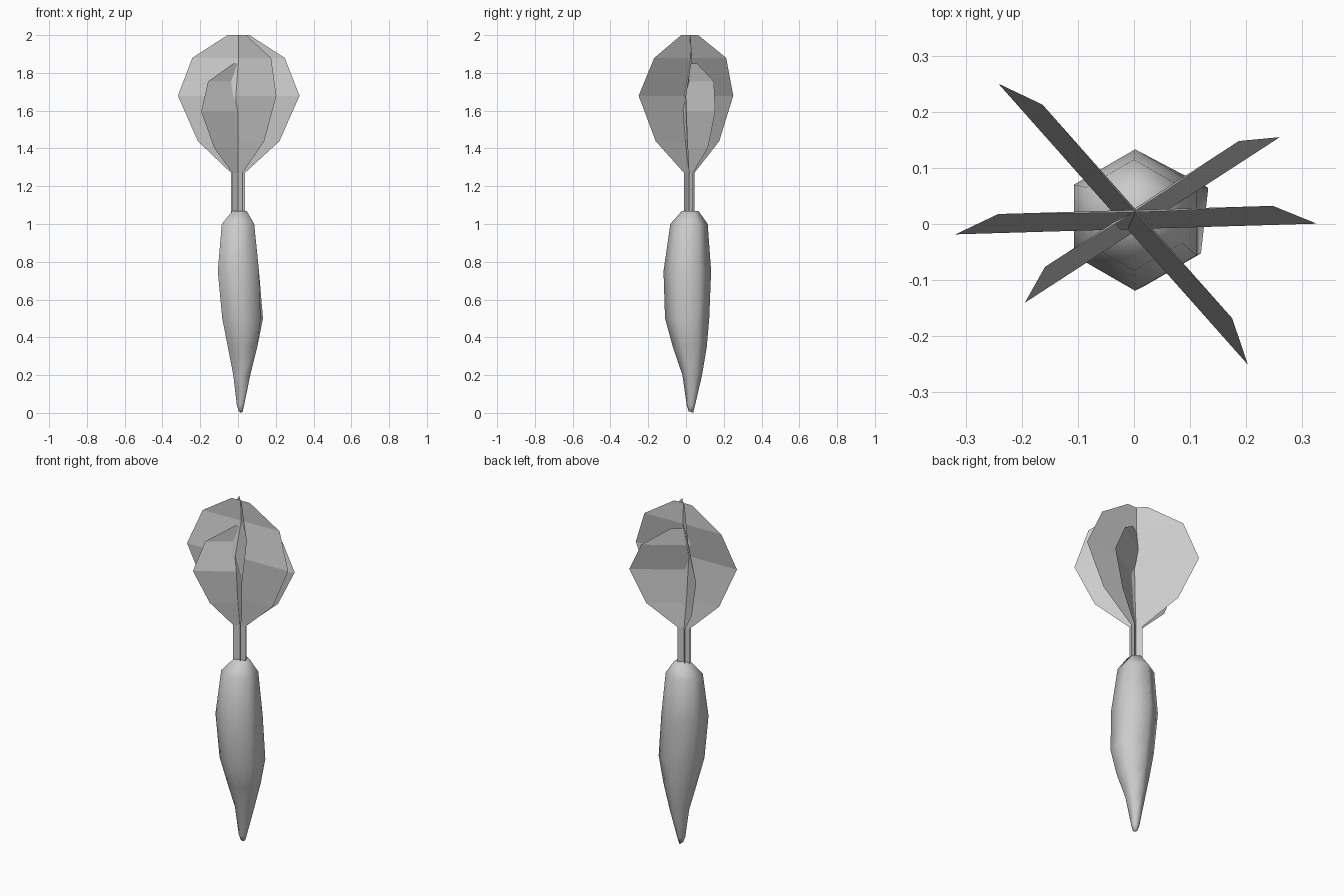
import bpy, bmesh, math

if "Cube" in bpy.data.objects:
    bpy.data.objects.remove(bpy.data.objects["Cube"])

grey = bpy.data.materials.new("plain grey")
grey.diffuse_color = (0.6, 0.6, 0.6, 1)
grey.use_nodes = True
grey.node_tree.nodes["Principled BSDF"].inputs["Base Color"].default_value = grey.diffuse_color


def make_object(name, bm, smooth):
    mesh = bpy.data.meshes.new(name)
    for f in bm.faces:
        f.smooth = smooth
    bm.to_mesh(mesh)
    bm.free()
    mesh.materials.append(grey)
    obj = bpy.data.objects.new(name, mesh)
    bpy.context.collection.objects.link(obj)
    return obj


# Root: six-sided tapering loft, rows are (z, centre x, centre y, radius)
ROOT = [(0.008, 0.015, 0.026, 0.012), (0.04, 0.013, 0.026, 0.022),
        (0.2, 0.02, 0.033, 0.052), (0.35, 0.024, 0.02, 0.09),
        (0.5, 0.018, 0.006, 0.117), (0.75, 0.002, 0.007, 0.126),
        (1.0, 0.0, 0.016, 0.099), (1.068, 0.008, 0.022, 0.045)]
bm = bmesh.new()
rings = []
for z, cx, cy, r in ROOT:
    ring = []
    for i in range(6):
        a = math.radians(90 + 60 * i)
        ring.append(bm.verts.new((cx + r * math.cos(a), cy + r * math.sin(a), z)))
    rings.append(ring)
rings[4][5].co.x += 0.013          # small bulge on the back right
rings[0][0].co.z = 0.0             # slanted tip
for lo, hi in zip(rings, rings[1:]):
    for i in range(6):
        j = (i + 1) % 6
        bm.faces.new((lo[i], lo[j], hi[j], hi[i]))
bm.faces.new(rings[0][::-1])
bm.faces.new(rings[-1])
make_object("root", bm, True)

# Leaf blade above the stalk: (height fraction, width fraction, bend)
BLADE = [(0.23, 0.67, -0.014), (0.56, 1.0, -0.026),
         (0.835, 0.76, 0.008), (1.0, 0.18, 0.004)]


def leaf(name, angle, half, height, shift=0.0):
    """Thin bent sheet crossing the stalk axis."""
    a = math.radians(angle)
    dx, dy = math.cos(a), math.sin(a)
    rows = [(1.06, 0.036, 0.0, 0.0), (1.27, 0.036, 0.0, 0.0)]
    rows += [(1.27 + t * height, w * half, b, shift) for t, w, b in BLADE]
    bm = bmesh.new()
    pairs = []
    for z, w, b, s in rows:
        pairs.append([bm.verts.new((dx * (s + k * w) - dy * b,
                                    0.017 + dy * (s + k * w) + dx * b, z))
                      for k in (-1, 1)])
    for lo, hi in zip(pairs, pairs[1:]):
        bm.faces.new((lo[0], lo[1], hi[1], hi[0]))
    make_object(name, bm, False)


leaf("wide_leaf", 1.7, 0.322, 0.73, 0.003)
leaf("diagonal_leaf", -48.4, 0.335, 0.73)
leaf("short_leaf", 33.0, 0.271, 0.58, 0.022)

# The diagonal leaf bends the other way round: its normal points to the back right
